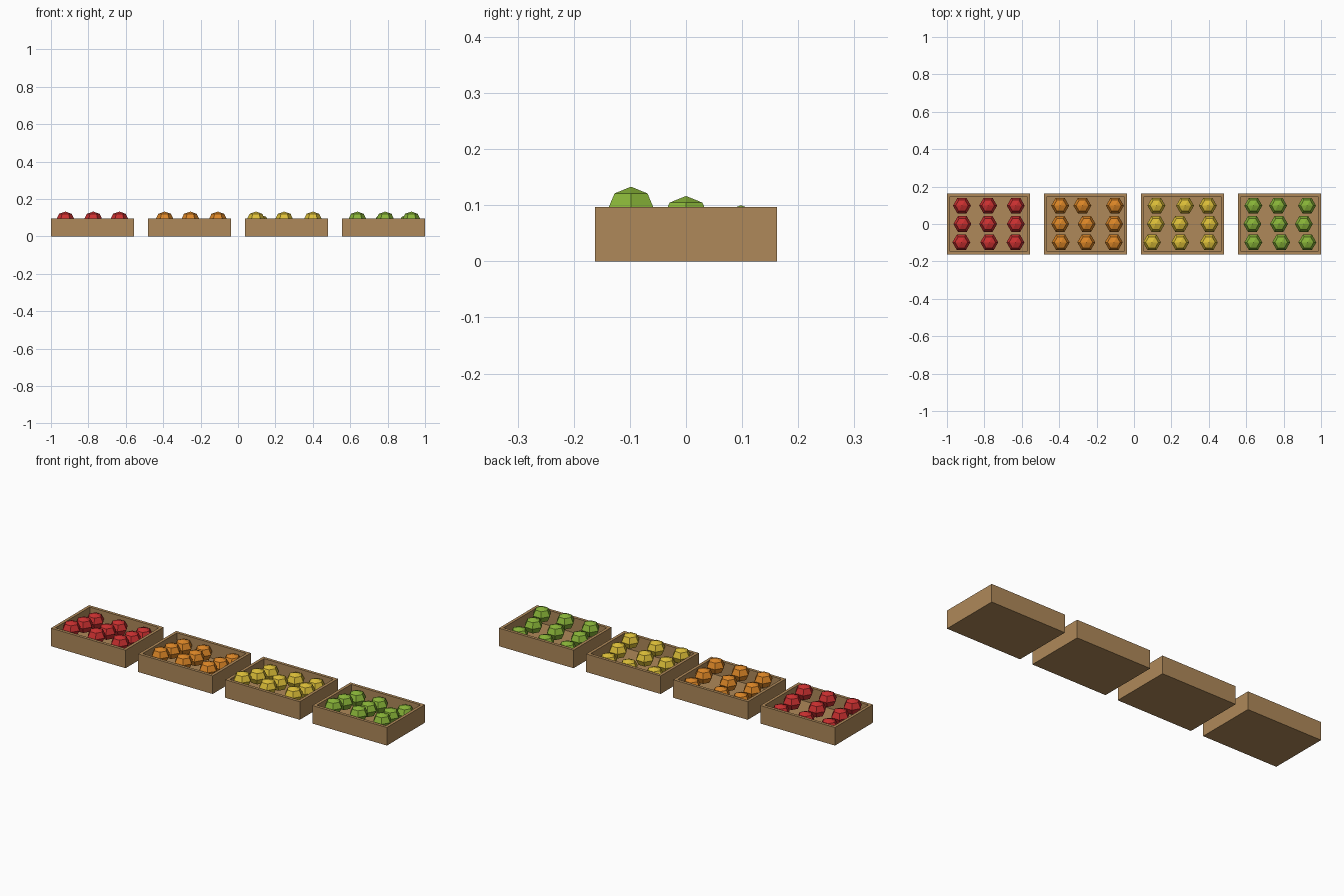
import bpy, bmesh
from math import cos, sin, pi

if "Cube" in bpy.data.objects:
    bpy.data.objects.remove(bpy.data.objects["Cube"])

W, D, H = 0.444, 0.324, 0.097      # crate size
WALL, FLOOR = 0.016, 0.016
R, RZ = 0.048, 0.041               # fruit radius and half height


def material(name, rgb):
    m = bpy.data.materials.new(name)
    m.diffuse_color = (*rgb, 1)
    m.use_nodes = True
    m.node_tree.nodes["Principled BSDF"].inputs["Base Color"].default_value = m.diffuse_color
    return m


def finish(bm, name, mat):
    bmesh.ops.recalc_face_normals(bm, faces=bm.faces)
    me = bpy.data.meshes.new(name)
    bm.to_mesh(me)
    bm.free()
    me.materials.append(mat)
    ob = bpy.data.objects.new(name, me)
    bpy.context.collection.objects.link(ob)
    return ob


def crate(name, x, mat):
    # Open tray: four rectangular loops bridged, capped below and on the floor
    bm = bmesh.new()
    loops = []
    for inset, z in ((0, 0), (0, H), (WALL, H), (WALL, FLOOR)):
        a, b = W / 2 - inset, D / 2 - inset
        loops.append([bm.verts.new((x + sx * a, sy * b, z))
                      for sx, sy in ((-1, -1), (1, -1), (1, 1), (-1, 1))])
    for lo, hi in zip(loops, loops[1:]):
        for i in range(4):
            j = (i + 1) % 4
            bm.faces.new((lo[i], lo[j], hi[j], hi[i]))
    bm.faces.new(loops[0])
    bm.faces.new(loops[-1])
    finish(bm, name, mat)


def add_fruit(bm, x, y, z):
    # Six-sided, four-band sphere with corners on the x axis
    rings = [[bm.verts.new((x + R * sin(t) * cos(k * pi / 3),
                            y + R * sin(t) * sin(k * pi / 3),
                            z + RZ * cos(t))) for k in range(6)]
             for t in (pi / 4, pi / 2, 3 * pi / 4)]
    top, bottom = bm.verts.new((x, y, z + RZ)), bm.verts.new((x, y, z - RZ))
    for k in range(6):
        n = (k + 1) % 6
        bm.faces.new((top, rings[0][k], rings[0][n]))
        bm.faces.new((bottom, rings[2][n], rings[2][k]))
        for a, b in zip(rings, rings[1:]):
            bm.faces.new((a[k], b[k], b[n], a[n]))


# Row centres (y, z): the display slopes down towards the back
ROWS = ((-0.098, 0.092), (0.0, 0.0755), (0.098, 0.059))

# Colour and fruit x positions for each row, front to back
PRODUCE = (
    ("red", (0.60, 0.03, 0.03),
     ((-.923, -.774, -.634), (-.918, -.78, -.632), (-.92, -.78, -.632))),
    ("orange", (0.72, 0.24, 0.02),
     ((-.392, -.255, -.108), (-.395, -.253, -.106), (-.395, -.276, -.102))),
    ("yellow", (0.72, 0.52, 0.04),
     ((.096, .247, .40), (.117, .244, .404), (.12, .273, .395))),
    ("green", (0.25, 0.46, 0.04),
     ((.638, .787, .927), (.633, .775, .908), (.638, .77, .925))),
)

wood = material("wood", (0.43, 0.25, 0.10))
for i, (colour, rgb, rows) in enumerate(PRODUCE):
    crate(f"{colour}_crate", (i - 1.5) * (2 - W) / 3, wood)
    bm = bmesh.new()
    for (y, z), xs in zip(ROWS, rows):
        for x in xs:
            add_fruit(bm, x, y, z)
    finish(bm, f"{colour}_fruit", material(f"{colour}_fruit", rgb))
